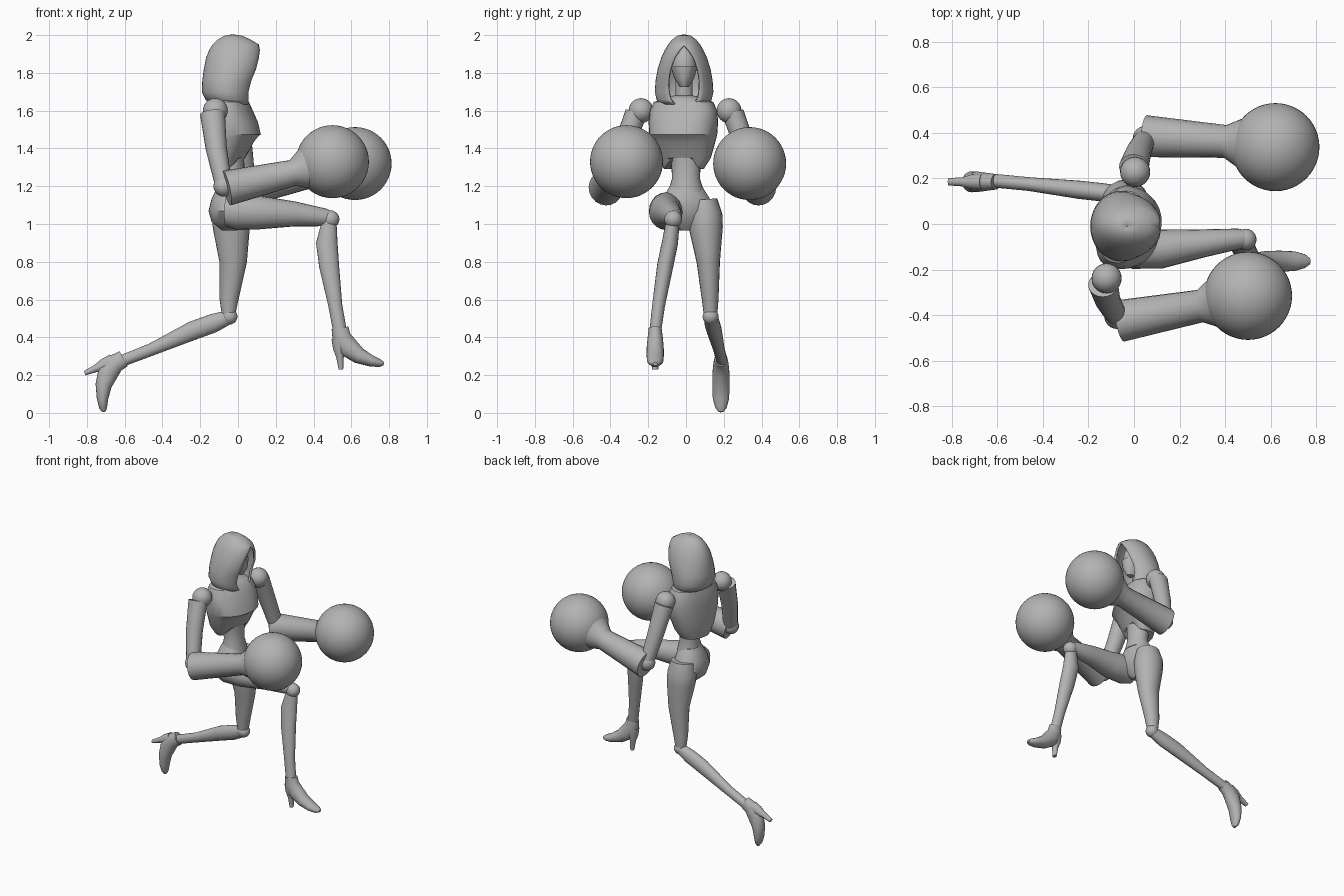
import bpy, bmesh, math
from mathutils import Vector, Matrix

cube = bpy.data.objects.get("Cube")
if cube:
    bpy.data.objects.remove(cube, do_unlink=True)

grey = bpy.data.materials.new("plain grey")
grey.use_nodes = True
COLOR = (0.45, 0.45, 0.45, 1)
grey.diffuse_color = COLOR
grey.node_tree.nodes["Principled BSDF"].inputs["Base Color"].default_value = COLOR


def finish(name, bm, angle=40):
    bmesh.ops.remove_doubles(bm, verts=bm.verts[:], dist=0.0005)
    bmesh.ops.recalc_face_normals(bm, faces=bm.faces[:])
    mesh = bpy.data.meshes.new(name)
    bm.to_mesh(mesh)
    bm.free()
    mesh.materials.append(grey)
    obj = bpy.data.objects.new(name, mesh)
    bpy.context.collection.objects.link(obj)
    bpy.ops.object.select_all(action='DESELECT')
    obj.select_set(True)
    bpy.context.view_layer.objects.active = obj
    bpy.ops.object.shade_smooth_by_angle(angle=math.radians(angle))
    return obj


def loft(name, rings, closed=True, angle=40):
    """Skin a list of point rings; closed rings also get end caps."""
    bm = bmesh.new()
    rows = [[bm.verts.new(p) for p in ring] for ring in rings]
    n = len(rows[0])
    for a, b in zip(rows, rows[1:]):
        for i in range(n if closed else n - 1):
            j = (i + 1) % n
            bm.faces.new((a[i], a[j], b[j], b[i]))
    if closed:
        bm.faces.new(rows[0])
        bm.faces.new(rows[-1])
    return finish(name, bm, angle)


def limb(name, stations, sides=20, angle=40):
    """Tube through (position, radius in side plane, radius across) stations."""
    pts = [Vector(s[0]) for s in stations]
    rings = []
    for i, (p, ru, rv) in enumerate(stations):
        t = (pts[min(i + 1, len(pts) - 1)] - pts[max(i - 1, 0)]).normalized()
        u = Vector((0, 1, 0)).cross(t).normalized()
        v = t.cross(u)
        rings.append([pts[i] + u * ru * math.cos(k * math.tau / sides)
                      + v * rv * math.sin(k * math.tau / sides) for k in range(sides)])
    return loft(name, rings, angle=angle)


def body(name, levels, arch=0, power=0.85, sides=28, angle=40):
    """Stack of rounded cross-sections (z, half width, front, back)."""
    rings = []
    for z, hw, front, back in levels:
        ring = []
        for k in range(sides):
            a = k * math.tau / sides
            c, s = math.cos(a), math.sin(a)
            x = (front if c > 0 else -back) * abs(c) ** power * (1 if c > 0 else -1)
            y = hw * abs(s) ** power * (1 if s > 0 else -1)
            lift = arch * max(0, c) ** 3 if z == levels[0][0] else 0
            ring.append((x, y, z + lift))
        rings.append(ring)
    return loft(name, rings, angle=angle)


def ball(name, loc, r, segments=24):
    bm = bmesh.new()
    bmesh.ops.create_uvsphere(bm, u_segments=segments, v_segments=segments // 2, radius=r,
                              matrix=Matrix.Translation(loc))
    return finish(name, bm)


# Hood: open shell whose front edge narrows to a pointed arch
hood_levels = [  # z, back x, front edge x, half width, half opening
    (1.635, -.12, .05, .115, .05), (1.66, -.165, .05, .14, .07), (1.70, -.185, .05, .148, .08),
    (1.76, -.182, .065, .144, .082), (1.82, -.174, .09, .133, .072), (1.88, -.162, .105, .114, .05),
    (1.92, -.145, .11, .095, .022), (1.945, -.13, .105, .08, 0),
    (1.97, -.105, .065, .06, 0), (1.99, -.07, .02, .034, 0), (1.997, -.03, -.029, .001, 0)]
hood_rings = []
for z, back, edge, hw, gap in hood_levels:
    a0 = math.asin(gap / hw)
    rx = (edge - back) / (1 + math.cos(a0))
    hood_rings.append([(back + rx + rx * math.cos(a0 + (math.tau - 2 * a0) * k / 32),
                        -.01 + hw * math.sin(a0 + (math.tau - 2 * a0) * k / 32), z) for k in range(33)])
hood = loft("hood", hood_rings, closed=False, angle=50)
shell = hood.modifiers.new("thickness", 'SOLIDIFY')
shell.thickness, shell.offset = 0.014, 0

# Head, mask and neck
head = body("head", [(1.74, .03, .05, -.06), (1.78, .055, .065, -.08), (1.84, .068, .07, -.09),
                     (1.9, .058, .06, -.08), (1.94, .03, .03, -.05)], power=1)
mask = body("face_mask", [(1.725, .022, .05, 0), (1.77, .052, .074, 0), (1.835, .072, .078, 0)], power=1)
for part in (head, mask):
    part.location = (0, -.01, 0)
limb("neck", [((-.06, -.01, 1.6), .05, .06), ((-.05, -.01, 1.68), .042, .045),
              ((-.04, -.01, 1.8), .042, .045)])

# Torso, turned so the left shoulder leads
chest = body("chest", [
    (1.29, .105, .07, -.085), (1.35, .145, .085, -.095), (1.43, .168, .13, -.1),
    (1.455, .175, .15, -.1), (1.475, .18, .172, -.1), (1.54, .185, .155, -.1),
    (1.6, .18, .125, -.095), (1.645, .16, .105, -.085), (1.67, .1, .08, -.06),
    (1.68, .05, .05, -.045)], arch=.07, angle=25)
chest.location = (-.055, -.012, 0)
chest.rotation_euler.z = math.radians(-15)
limb("waist", [((-.04, -.003, 1.44), .075, .1), ((-.035, 0, 1.33), .068, .078),
               ((-.03, 0, 1.24), .065, .074), ((-.03, 0, 1.17), .08, .095)], sides=24)
pelvis = body("pelvis", [(.965, .035, .03, -.05), (1.01, .1, .065, -.105), (1.07, .15, .09, -.12),
                         (1.13, .13, .09, -.105), (1.18, .098, .078, -.082), (1.21, .08, .066, -.066)],
              power=.95)
pelvis.location = (-.035, 0, 0)
pelvis.rotation_euler.z = math.radians(8)

# Arms with oversized round fists
ARMS = {
    "right": dict(shoulder=(-.12, -.238, 1.6), top=(-.135, -.265, 1.585), mid=(-.115, -.335, 1.4),
                  elbow=(-.075, -.405, 1.2), start=(-.06, -.425, 1.19), wrist=(.29, -.36, 1.27),
                  cuff=(.375, -.342, 1.298), fist=(.5, -.315, 1.33)),
    "left": dict(shoulder=(.005, .228, 1.6), top=(.0, .25, 1.585), mid=(.02, .315, 1.4),
                 elbow=(.05, .375, 1.2), start=(.05, .385, 1.19), wrist=(.4, .362, 1.265),
                 cuff=(.49, .352, 1.293), fist=(.62, .337, 1.32)),
}
for side, a in ARMS.items():
    ball(side + "_shoulder", a["shoulder"], .066)
    limb(side + "_upper_arm", [(a["top"], .066, .058), (a["mid"], .056, .054), (a["elbow"], .045, .05)])
    ball(side + "_elbow", a["elbow"], .055)
    limb(side + "_forearm", [(a["start"], .094, .092), (a["wrist"], .07, .072), (a["cuff"], .122, .122)])
    ball(side + "_fist", a["fist"], .193, 48)

# Legs: right one stepping forward, left one trailing
limb("right_thigh", [((-.06, -.095, 1.07), .085, .08), ((.0, -.105, 1.068), .1, .092),
                     ((.12, -.11, 1.06), .088, .085), ((.3, -.085, 1.053), .066, .062),
                     ((.46, -.065, 1.035), .047, .045), ((.5, -.065, 1.03), .035, .035)])
limb("left_thigh", [((-.04, .095, 1.13), .08, .07), ((-.04, .102, 1.05), .1, .09),
                    ((-.035, .105, .98), .098, .09), ((-.026, .118, .8), .073, .062),
                    ((-.048, .128, .6), .05, .044), ((-.05, .13, .52), .036, .036)])
ball("right_knee", (.49, -.068, 1.025), .047)
ball("left_knee", (-.045, .13, .51), .042)
limb("right_shin", [((.485, -.068, 1.03), .036, .035), ((.47, -.085, .9), .057, .043),
                    ((.482, -.11, .78), .053, .043), ((.515, -.145, .57), .037, .034),
                    ((.54, -.163, .43), .036, .031)])
limb("left_shin", [((-.04, .13, .51), .036, .034), ((-.13, .138, .475), .05, .04),
                   ((-.24, .15, .435), .05, .04), ((-.46, .175, .335), .033, .03),
                   ((-.615, .19, .275), .031, .03)])

# High-heeled feet, the trailing one pitched toe-down
FEET = {"right": ((.54, -.163, .44), 0), "left": ((-.615, .185, .283), 71)}
for side, (ankle, pitch) in FEET.items():
    foot = limb(side + "_foot", [((0, 0, .01), .045, .034), ((.008, 0, -.04), .05, .04),
                                 ((.04, 0, -.09), .056, .045), ((.1, 0, -.137), .043, .046),
                                 ((.165, 0, -.165), .03, .043), ((.21, 0, -.177), .021, .03),
                                 ((.232, 0, -.18), .009, .013)])
    heel = limb(side + "_heel", [((-.003, 0, -.05), .042, .036), ((-.002, 0, -.1), .035, .033),
                                 ((.0, 0, -.145), .02, .02), ((.005, 0, -.21), .012, .016)])
    for part in (foot, heel):
        part.location = ankle
        part.rotation_euler.y = math.radians(pitch)
